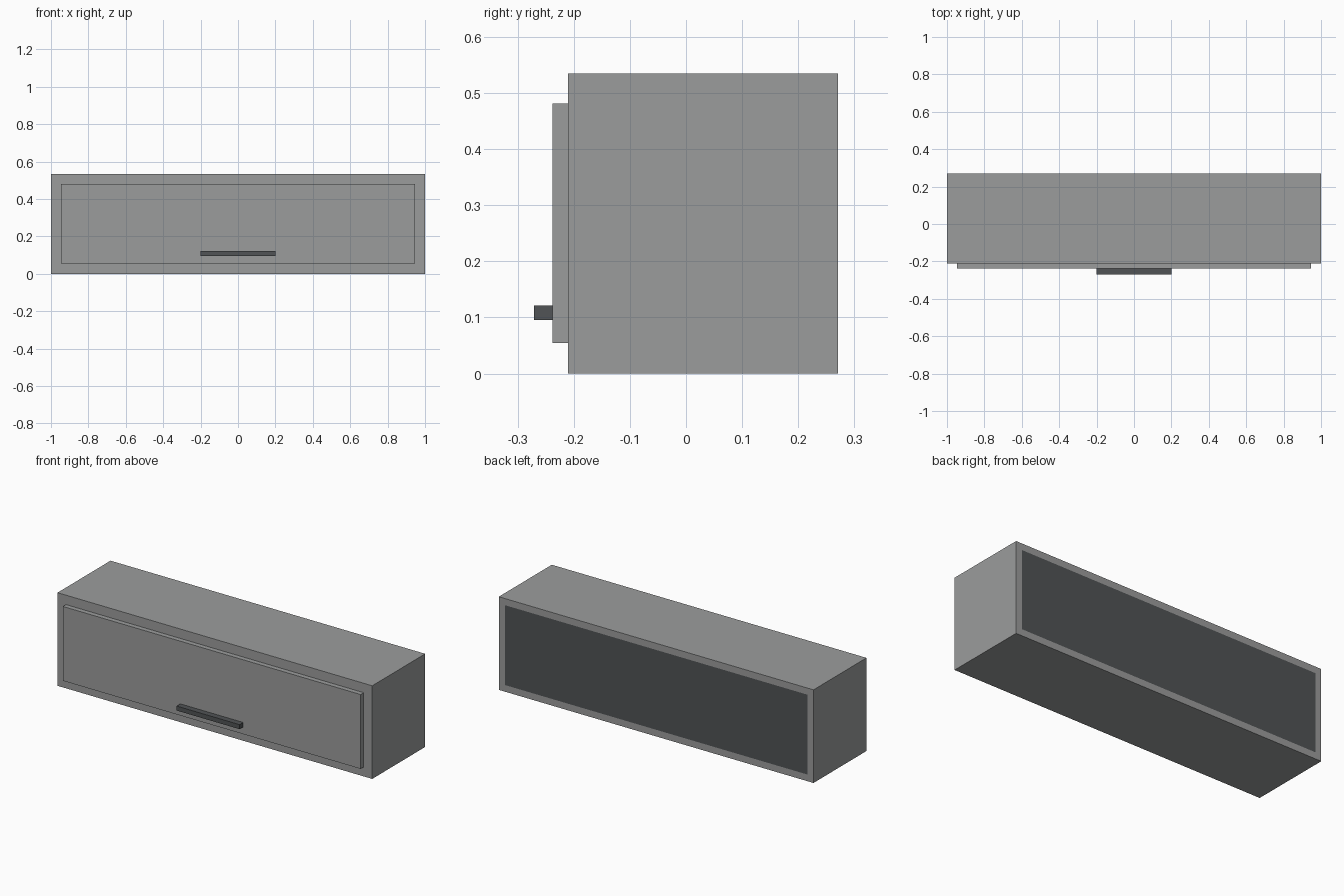
import bpy, bmesh

if "Cube" in bpy.data.objects:
    bpy.data.objects.remove(bpy.data.objects["Cube"])


def material(name, rgb):
    m = bpy.data.materials.new(name)
    m.diffuse_color = (*rgb, 1.0)
    m.use_nodes = True
    m.node_tree.nodes["Principled BSDF"].inputs["Base Color"].default_value = m.diffuse_color
    return m


light_grey = material("light grey", (0.33, 0.335, 0.335))
dark_grey = material("dark grey", (0.082, 0.088, 0.092))


def box(name, lo, hi, mat):
    """Axis-aligned box between two corners."""
    bm = bmesh.new()
    bmesh.ops.create_cube(bm, size=1)
    for v in bm.verts:
        v.co = [(a + b) / 2 + c * (b - a) for a, b, c in zip(lo, hi, v.co)]
    me = bpy.data.meshes.new(name)
    bm.to_mesh(me)
    bm.free()
    me.materials.append(mat)
    ob = bpy.data.objects.new(name, me)
    bpy.context.collection.objects.link(ob)
    return ob


RIM = 0.054      # frame width around door and back panel
HEIGHT = 0.535

# cabinet body, with a flush dark panel inset in the back face
body = box("cabinet_body", (-1, -0.21, 0), (1, 0.271, HEIGHT), light_grey)
body.data.materials.append(dark_grey)
bm = bmesh.new()
bm.from_mesh(body.data)
bm.normal_update()
back = next(f for f in bm.faces if f.normal.y > 0.9)
bmesh.ops.inset_region(bm, faces=[back], thickness=RIM)
back.material_index = 1
bm.to_mesh(body.data)
bm.free()

# raised flap door on the front
box("door", (-1 + RIM, -0.238, RIM), (1 - RIM, -0.21, HEIGHT - RIM), light_grey)

# bar handle near the lower edge of the door
box("handle", (-0.2, -0.271, 0.095), (0.2, -0.238, 0.121), dark_grey)
